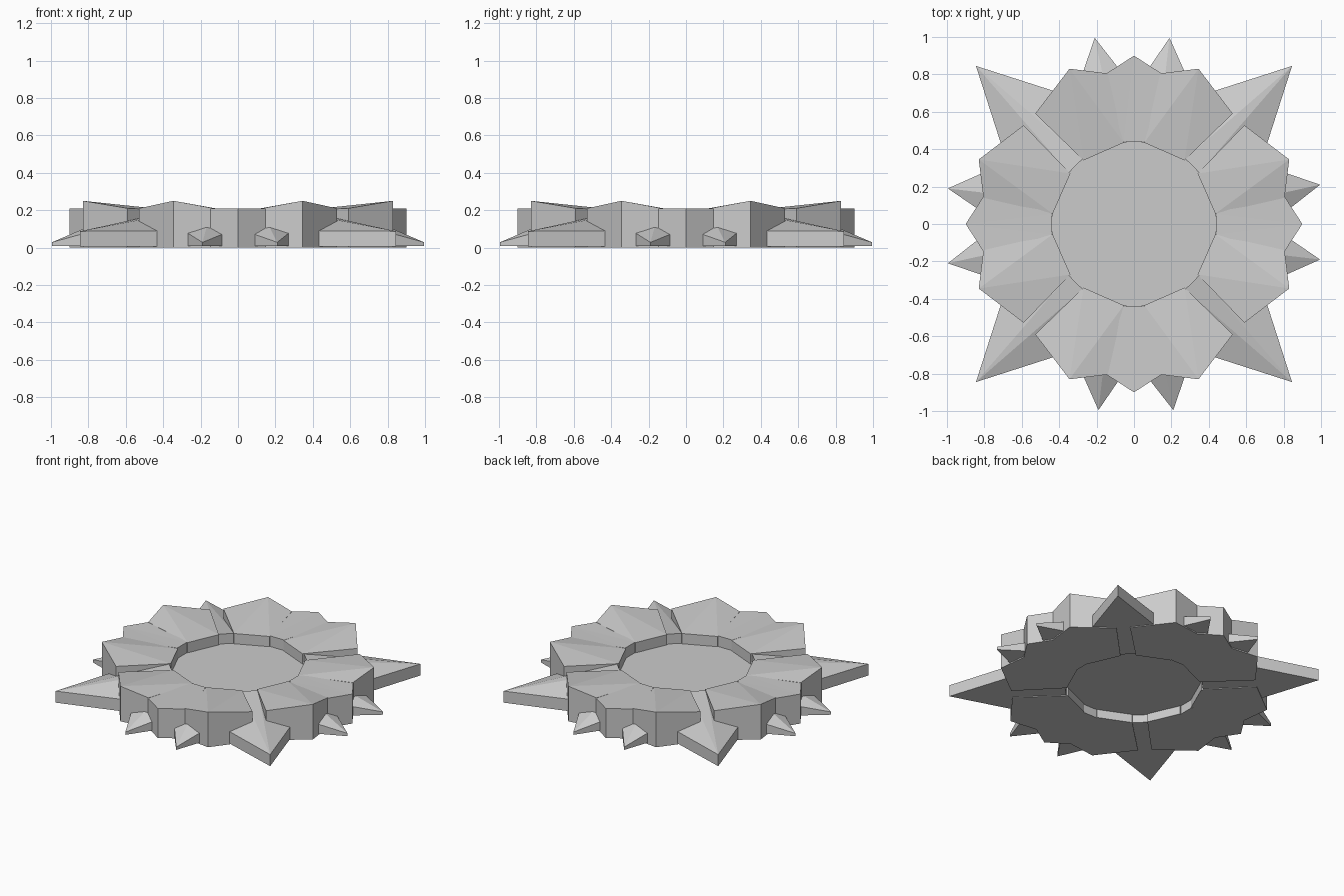
import bpy, bmesh, math

if "Cube" in bpy.data.objects:
    bpy.data.objects.remove(bpy.data.objects["Cube"])


def prism(name, top, bottom=0.0, base=None):
    """Solid from a ring of (x, y, z) top points; the top is fanned from point 0."""
    bm = bmesh.new()
    up = [bm.verts.new(p) for p in top]
    low = [bm.verts.new((p[0], p[1], bottom)) for p in (base or top)]
    n = len(up)
    bm.faces.new(low)
    for i in range(1, n - 1):
        bm.faces.new((up[0], up[i], up[i + 1]))
    for i in range(n):
        j = (i + 1) % n
        bm.faces.new((up[i], low[i], low[j], up[j]))
    bmesh.ops.recalc_face_normals(bm, faces=bm.faces)
    bmesh.ops.dissolve_limit(bm, angle_limit=0.005, verts=bm.verts, edges=bm.edges)
    mesh = bpy.data.meshes.new(name)
    bm.to_mesh(mesh)
    bm.free()
    return mesh


def mirror(points):
    return [(-x, y, z) for x, y, z in points]


# Petal pieces, laid out on the +y side
side = [(0.345, 0.83, 0.25), (0.14, 0.805, 0.212), (0.055, 0.435, 0.198),
        (0.27, 0.34, 0.198), (0.528, 0.59, 0.21)]
wedge = [(0, 0.90, 0.21), (0.17, 0.79, 0.21), (0.055, 0.44, 0.2),
         (-0.055, 0.44, 0.2), (-0.17, 0.79, 0.21)]

# Flat diagonal spike, rising towards the centre
spike = [(0.845, 0.845, 0.087), (0.71, 0.425, 0.09), (0.35, 0.275, 0.195),
         (0.275, 0.35, 0.195), (0.425, 0.71, 0.09)]


# Small faceted thorns at the foot of each petal
def thorn(tip_x, mid_x):
    ring = [(mid_x, 0.80, 0.112), (mid_x - 0.11, 0.80, 0.082),
            (tip_x, 0.995, 0.028), (mid_x + 0.11, 0.80, 0.082)]
    return prism("thorn", ring, 0.008)


parts = {
    "petal_right": prism("petal_right", side),
    "petal_left": prism("petal_left", mirror(side)),
    "petal_wedge": prism("petal_wedge", wedge),
    "corner_spike": prism("corner_spike", spike, 0.005),
    "thorn_right": thorn(0.19, 0.167),
    "thorn_left": thorn(-0.21, -0.167),
}
for name, mesh in parts.items():
    for k in range(4):
        ob = bpy.data.objects.new(f"{name}_{k + 1}", mesh)
        ob.rotation_euler.z = k * math.pi / 2
        bpy.context.collection.objects.link(ob)

# Recessed centre plate
bpy.ops.mesh.primitive_cylinder_add(vertices=24, radius=0.445, depth=0.065,
                                    location=(0, 0, 0.0925))
bpy.context.object.name = "centre_plate"
